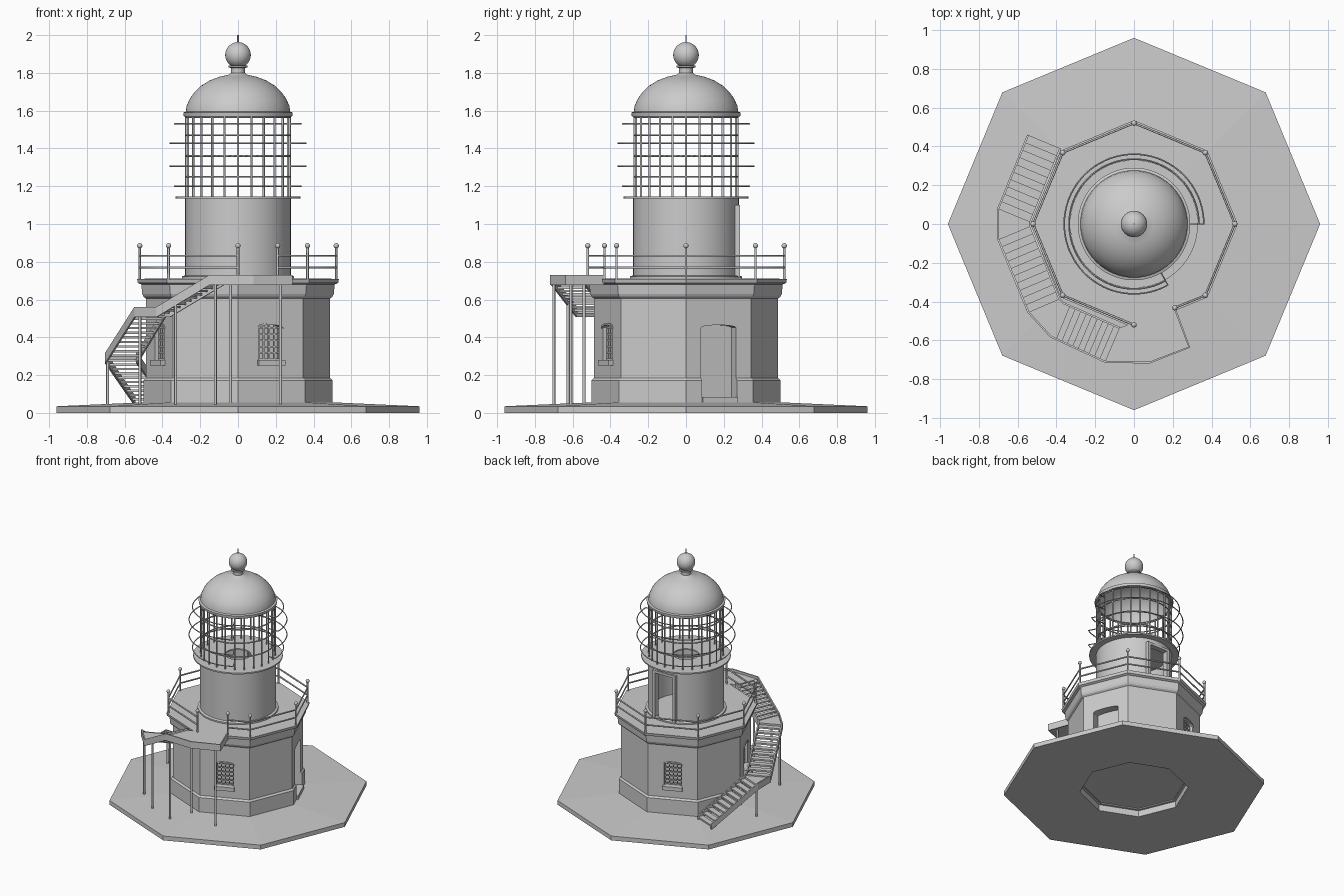
import bpy, bmesh, math
from mathutils import Matrix, Vector

if "Cube" in bpy.data.objects:
    bpy.data.objects.remove(bpy.data.objects["Cube"])


def finish(name, bm, smooth=False):
    bmesh.ops.remove_doubles(bm, verts=bm.verts, dist=1e-5)
    bmesh.ops.recalc_face_normals(bm, faces=bm.faces)
    me = bpy.data.meshes.new(name)
    bm.to_mesh(me)
    bm.free()
    ob = bpy.data.objects.new(name, me)
    bpy.context.collection.objects.link(ob)
    if smooth:
        bpy.ops.object.select_all(action='DESELECT')
        ob.select_set(True)
        bpy.context.view_layer.objects.active = ob
        bpy.ops.object.shade_smooth_by_angle(angle=math.radians(30))
    return ob


def lathe(name, profile, n, closed=False, smooth=False):
    bm = bmesh.new()
    rings = [[bm.verts.new((r * math.cos(2 * math.pi * i / n), r * math.sin(2 * math.pi * i / n), z))
              for i in range(n)] for r, z in profile]
    pairs = list(zip(rings, rings[1:])) + ([(rings[-1], rings[0])] if closed else [])
    for a, b in pairs:
        for i in range(n):
            j = (i + 1) % n
            bm.faces.new((a[i], a[j], b[j], b[i]))
    return finish(name, bm, smooth)


def add_prism(bm, pts, lo, hi, M=Matrix()):
    a = [bm.verts.new(M @ Vector((x, y, lo))) for x, y in pts]
    b = [bm.verts.new(M @ Vector((x, y, hi))) for x, y in pts]
    bm.faces.new(a[::-1])
    bm.faces.new(b)
    for i in range(len(a)):
        j = (i + 1) % len(a)
        bm.faces.new((a[i], a[j], b[j], b[i]))


def prism(name, pts, lo, hi, M=Matrix()):
    bm = bmesh.new()
    add_prism(bm, pts, lo, hi, M)
    return finish(name, bm)


def rect(x0, x1, y0, y1):
    return [(x0, y0), (x1, y0), (x1, y1), (x0, y1)]


def arch(w, z0, z1, rise):
    return [(-w, z0), (w, z0)] + [(w * math.cos(math.pi * i / 8), z1 + rise * math.sin(math.pi * i / 8))
                                  for i in range(9)]


def wall_frame(deg):
    # local x along the wall, local y up, local z outward
    a = math.radians(deg)
    return Matrix(((-math.sin(a), 0, math.cos(a)), (math.cos(a), 0, math.sin(a)), (0, 1, 0))).to_4x4()


def cut(ob, cutter):
    m = ob.modifiers.new("cut", 'BOOLEAN')
    m.object, m.operation, m.solver = cutter, 'DIFFERENCE', 'EXACT'
    bpy.context.view_layer.objects.active = ob
    bpy.ops.object.modifier_apply(modifier=m.name)
    bpy.data.objects.remove(cutter)


def tubes(name, paths, r, res=1, cyclic=False):
    cu = bpy.data.curves.new(name, 'CURVE')
    cu.dimensions = '3D'
    cu.bevel_depth, cu.bevel_resolution, cu.use_fill_caps = r, res, True
    for p in paths:
        s = cu.splines.new('POLY')
        s.points.add(len(p) - 1)
        for q, c in zip(s.points, p):
            q.co = (*c, 1)
        s.use_cyclic_u = cyclic
    ob = bpy.data.objects.new(name, cu)
    bpy.context.collection.objects.link(ob)
    bpy.ops.object.select_all(action='DESELECT')
    ob.select_set(True)
    bpy.context.view_layer.objects.active = ob
    bpy.ops.object.convert(target='MESH')
    return ob


def polar(r, deg, z):
    return (r * math.cos(math.radians(deg)), r * math.sin(math.radians(deg)), z)


# Octagonal ground slab with a shallow recess underneath
lathe("ground_slab", [(0, .06), (.4, .06), (.4, 0), (.96, 0), (.96, .035), (.5, .056), (0, .066)], 8)

# Octagonal lower building with plinth, cornice and flat deck
house = lathe("lower_building", [(0, .67), (.38, .67), (.38, .05), (.5, .05), (.5, .172), (.487, .185), (.487, .605),
              (.5, .615), (.507, .63), (.512, .68), (.53, .688), (.535, .71), (0, .712)], 8)
WINDOWS = (-67.5, 202.5, 112.5)
for a in WINDOWS:
    M = wall_frame(a)
    cut(house, prism("window_cutter", arch(.065, .28, .452, .018), .39, .6, M))
    prism("window_sill", rect(-.075, .075, .25, .28), .43, .474, M)
    bm = bmesh.new()
    for x in (-.06, -.03, 0, .03, .06):
        add_prism(bm, rect(x - .004, x + .004, .28, .468 - 3 * x * x), .42, .43, M)
    for i in range(6):
        z = .285 + i * .033
        add_prism(bm, rect(-.064, .064, z - .004, z + .004), .42, .43, M)
    finish("window_grille", bm)
    bm = bmesh.new()
    top = [(.073 * math.cos(math.pi * i / 8), .456 + .02 * math.sin(math.pi * i / 8)) for i in range(9)]
    for p, q in zip(top, top[1:]):
        add_prism(bm, [p, (p[0], p[1] - .01), (q[0], q[1] - .01), q], .44, .456, M)
    finish("window_hood", bm)

# Ground floor doorway with door and step
M = wall_frame(22.5)
cut(house, prism("door_cutter", arch(.1, .056, .452, .013), .385, .6, M))
prism("door_step", rect(-.1, .1, .05, .085), .38, .475, M)

# Round upper tower with doorway on the back
lathe("tower_foot", [(.28, .71), (.297, .71), (.297, .722), (.28, .728)], 64, True, True)
tower = lathe("upper_tower", [(.25, .705), (.28, .705), (.28, 1.138), (.25, 1.138)], 64, True, True)
M = wall_frame(90)
cut(tower, prism("tower_door_cutter", rect(-.08, .08, .715, 1.08), .15, .4, M))
bm = bmesh.new()
for x in (-.09, .09):
    add_prism(bm, rect(x - .012, x + .012, .712, 1.08), .243, .285, M)
add_prism(bm, rect(-.102, .102, 1.08, 1.1), .243, .285, M)
finish("tower_door_frame", bm)

# Lantern floor with hatch opening
lathe("lantern_floor", [(.095, 1.134), (.33, 1.134), (.33, 1.145), (.095, 1.145)], 64, True, True)

# Lantern cage: upright bars and hoops
tubes("lantern_bars", [[polar(.274, i * 15, 1.14), polar(.274, i * 15, 1.58)] for i in range(24)], .006)
tubes("lantern_hoops", [[polar(.274, i * 6, z) for i in range(60)] for z in (1.25, 1.36, 1.47, 1.565)],
      .005, cyclic=True)

# Outer guard hoops, open at the front right and turned in at the ends
tubes("guard_hoops", [[polar(.275, 0, z)] + [polar(r, i * 299 / 60, z) for i in range(61)] + [polar(.275, 299, z)]
      for r, z in ((.335, 1.53), (.36, 1.427), (.36, 1.305), (.335, 1.2))], .004)

# Dome shell, neck, ball and spike
lathe("dome", [(.265, 1.57), (.287, 1.57), (.29, 1.59), (.276, 1.595), (.272, 1.625), (.257, 1.66), (.232, 1.696),
      (.195, 1.732), (.15, 1.76), (.1, 1.779), (.05, 1.79), (.036, 1.8), (.036, 1.825), (.05, 1.83), (.05, 1.838),
      (.0, 1.84)], 64, False, True)
lathe("dome_inside", [(.265, 1.57), (.258, 1.62), (.22, 1.69), (.145, 1.745), (0, 1.775)], 64, False, True)
R = .068
lathe("ball", [(R * math.sin(math.pi * i / 16), 1.895 - R * math.cos(math.pi * i / 16)) for i in range(17)],
      32, False, True)
tubes("spike", [[(0, 0, 1.95), (0, 0, 2)]], .004)

# Deck railing with a gap where the stair arrives
stops = [polar(.52, 270 - 45 * i, 0) for i in range(8)] + [(.21, -.432, 0)]
tubes("railing_posts", [[(x, y, .7), (x, y, .885)] for x, y, _ in stops], .007)
tubes("railing_rails", [[(x, y, z) for x, y, _ in stops] for z in (.77, .832)], .006)
bm = bmesh.new()
for x, y, _ in stops:
    bmesh.ops.create_uvsphere(bm, u_segments=12, v_segments=8, radius=.014, matrix=Matrix.Translation((x, y, .885)))
finish("railing_knobs", bm, True)

# Winding stair: outer and inner edges with matching heights
Z = [.06, .29, .29, .535, .535, .705]
outer = [(-.546, .459), (-.70, .08), (-.70, -.08), (-.545, -.455), (-.43, -.58), (-.15, -.71)]
inner = [(-.38, .39), (-.534, .011), (-.534, -.011), (-.385, -.386), (-.36, -.41), (-.075, -.535)]
O = [Vector((*p, z)) for p, z in zip(outer, Z)]
I = [Vector((*p, z)) for p, z in zip(inner, Z)]
bm = bmesh.new()
for k in (0, 2, 4):
    n = 10
    for i in range(n):
        t0, t1 = i / n, (i + 1.05) / n
        quad = [O[k].lerp(O[k + 1], t0), O[k].lerp(O[k + 1], t1), I[k].lerp(I[k + 1], t1), I[k].lerp(I[k + 1], t0)]
        z = Z[k] + (Z[k + 1] - Z[k]) * (i + .5) / n
        add_prism(bm, [v.xy for v in quad], z - .006, z + .006)
finish("stair_treads", bm)

# Stair landings
bm = bmesh.new()
for k in (1, 3):
    add_prism(bm, [v.xy for v in (O[k], O[k + 1], I[k + 1], I[k])], Z[k] - .008, Z[k] + .008)
end = [(.08, -.715), (.285, -.635), (.21, -.435)]
add_prism(bm, [outer[-1]] + end + [(0, -.51), inner[-1]], .69, .712)
finish("stair_landings", bm)


# Side boards of the stair
def board(name, path):
    bm = bmesh.new()
    rows = [(bm.verts.new((p.x, p.y, max(p.z - .028, .04))), bm.verts.new((p.x, p.y, p.z + .026))) for p in path]
    for a, b in zip(rows, rows[1:]):
        bm.faces.new((a[0], b[0], b[1], a[1]))
    ob = finish(name, bm)
    m = ob.modifiers.new("thick", 'SOLIDIFY')
    m.thickness, m.offset = .01, 0


board("outer_stair_board", O + [Vector((*p, .705)) for p in end])
board("inner_stair_board", I)

# Stair support posts
tubes("stair_posts", [[(x, y, 0.001), (x, y, z)] for x, y, z in (
    (-.69, .08, .28), (-.52, -.46, .53), (-.33, -.625, .58), (-.12, -.70, .69), (-.04, -.54, .69), (.225, -.61, .69))],
    .008, 2)
